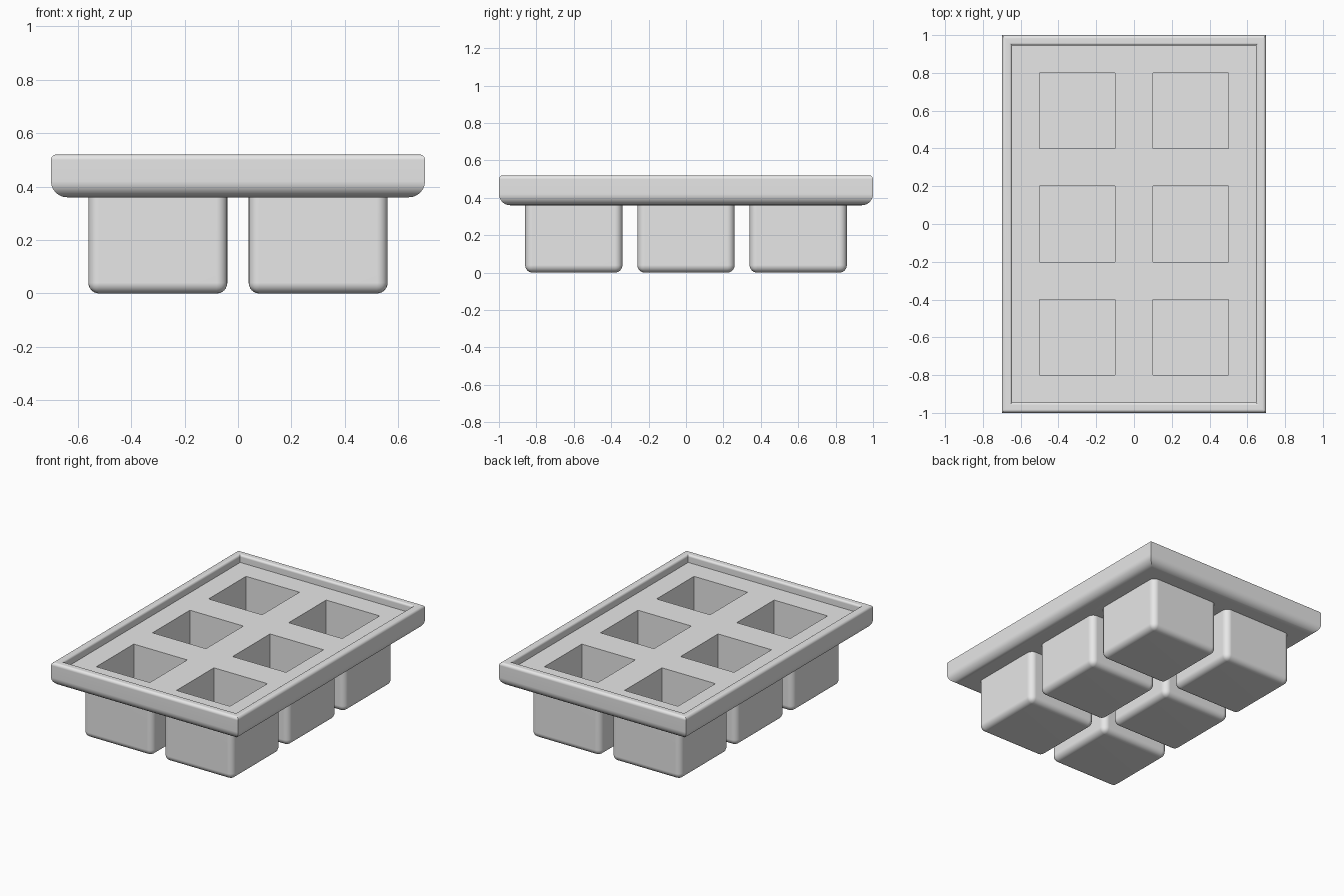
import bpy
import bmesh
from math import sin, cos, radians

if "Cube" in bpy.data.objects:
    bpy.data.objects.remove(bpy.data.objects["Cube"])

HALF_X, HALF_Y = 0.70, 1.0
UNDERSIDE, FLOOR, TOP = 0.36, 0.468, 0.52
CUP, PIT, WALL = 0.52, 0.40, 0.06
CENTRES = [(x, y) for y in (-0.6, 0, 0.6) for x in (-0.3, 0.3)]

grey = bpy.data.materials.new("light grey")
grey.use_nodes = True
colour = (0.8, 0.8, 0.8, 1)
grey.diffuse_color = colour
grey.node_tree.nodes["Principled BSDF"].inputs["Base Color"].default_value = colour


def make_object(name, bm):
    bmesh.ops.recalc_face_normals(bm, faces=bm.faces)
    mesh = bpy.data.meshes.new(name)
    bm.to_mesh(mesh)
    bm.free()
    mesh.materials.append(grey)
    obj = bpy.data.objects.new(name, mesh)
    bpy.context.collection.objects.link(obj)
    return obj


def add_box(bm, x, y, size, low, high):
    verts = bmesh.ops.create_cube(bm, size=1)["verts"]
    bmesh.ops.scale(bm, vec=(size, size, high - low), verts=verts)
    bmesh.ops.translate(bm, vec=(x, y, (low + high) / 2), verts=verts)


def arc(inset, z, radius, start, end, steps=6):
    angles = [radians(start + (end - start) * i / steps) for i in range(steps + 1)]
    return [(inset - radius * cos(a), z + radius * sin(a)) for a in angles]


def finish(obj, cutter):
    # Hollow out the pits, then shade the rounded edges smoothly
    bpy.ops.object.select_all(action="DESELECT")
    bpy.context.view_layer.objects.active = obj
    obj.select_set(True)
    cut = obj.modifiers.new("pits", "BOOLEAN")
    cut.operation = "DIFFERENCE"
    cut.solver = "EXACT"
    cut.object = cutter
    bpy.ops.object.modifier_apply(modifier=cut.name)
    bpy.ops.object.shade_smooth_by_angle(angle=radians(30))
    normals = obj.modifiers.new("flat panels", "WEIGHTED_NORMAL")
    normals.keep_sharp = True


# Pit cutter
bm = bmesh.new()
for x, y in CENTRES:
    add_box(bm, x, y, PIT, WALL, TOP + 0.1)
cutter = make_object("pit_cutter", bm)
cutter.hide_render = True

# Tray: mitred rim profile, as (inset, height), swept round a rectangle
profile = arc(0.06, UNDERSIDE + 0.06, 0.06, -90, 0)
profile += arc(0.02, TOP - 0.02, 0.02, 0, 90)
profile += arc(0.04, TOP - 0.015, 0.015, 90, 180)
profile.append((0.055, FLOOR))
bm = bmesh.new()
rings = []
for inset, z in profile:
    x, y = HALF_X - inset, HALF_Y - inset
    rings.append([bm.verts.new((sx * x, sy * y, z))
                  for sx, sy in ((-1, -1), (1, -1), (1, 1), (-1, 1))])
for a, b in zip(rings, rings[1:]):
    for i in range(4):
        j = (i + 1) % 4
        bm.faces.new((a[i], a[j], b[j], b[i]))
bm.faces.new(rings[0])
bm.faces.new(rings[-1])
finish(make_object("tray", bm), cutter)

# Cups: boxes with rounded sides and base
for number, (x, y) in enumerate(CENTRES, 1):
    bm = bmesh.new()
    add_box(bm, x, y, CUP, 0, UNDERSIDE)
    edges = [e for e in bm.edges if min(v.co.z for v in e.verts) < 0.01]
    bmesh.ops.bevel(bm, geom=edges, offset=0.04, segments=6,
                    profile=0.5, affect="EDGES")
    finish(make_object(f"cup_{number}", bm), cutter)

bpy.data.objects.remove(cutter)
